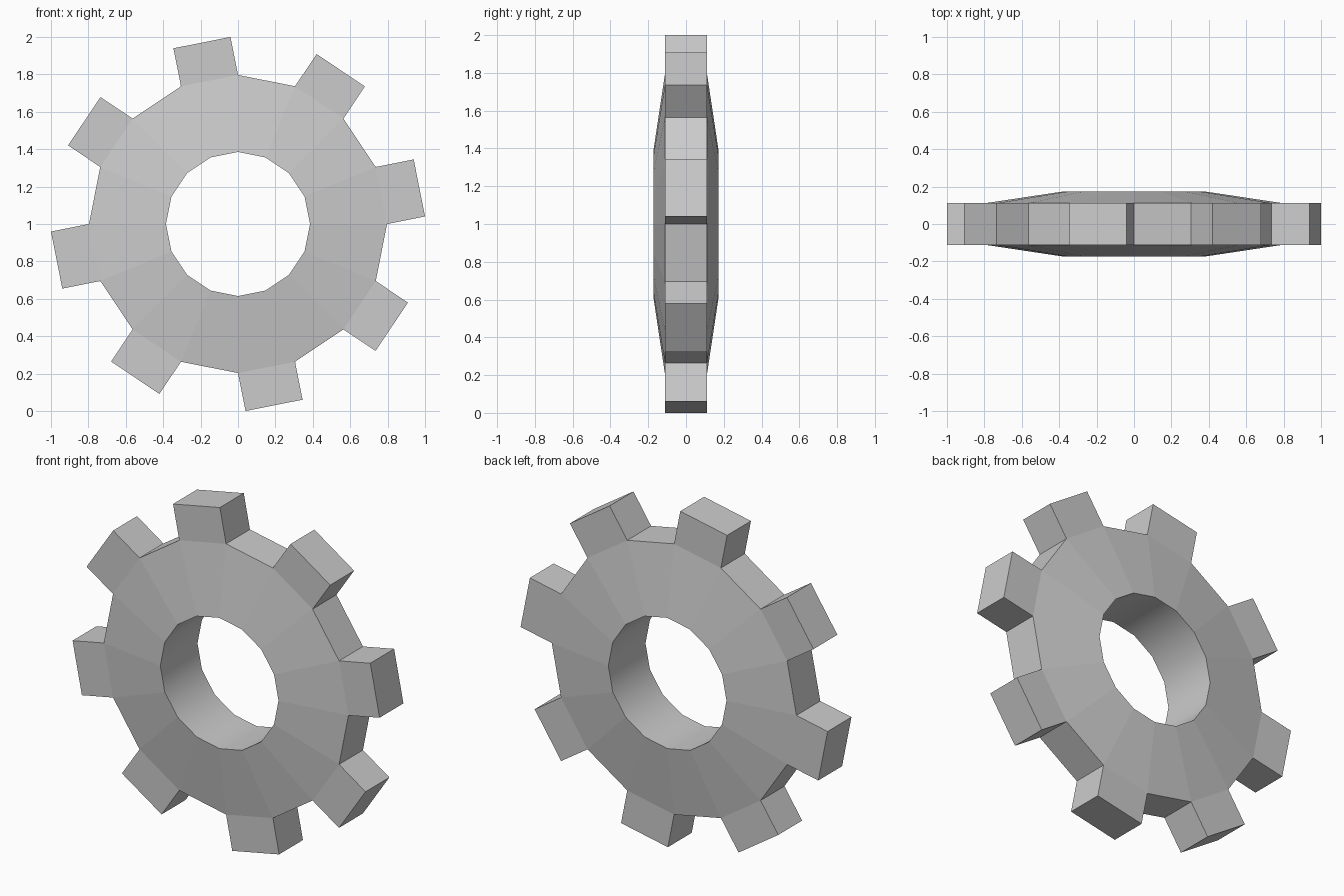
import bpy, bmesh
from math import sin, cos, tau
from mathutils import Vector

if "Cube" in bpy.data.objects:
    bpy.data.objects.remove(bpy.data.objects["Cube"])

SIDES = 16
R_OUT, R_IN = 0.797, 0.385      # rim and bore radii
Y_OUT, Y_IN = 0.111, 0.173      # half thickness at rim and bore
TOOTH = 0.207                   # tooth height
CENTRE_Z = 1.0

bm = bmesh.new()


def ring(radius, y):
    return [bm.verts.new((radius * cos(tau * i / SIDES), y,
                          CENTRE_Z + radius * sin(tau * i / SIDES)))
            for i in range(SIDES)]


# Closed cross-section swept around the y axis
loops = [ring(R_OUT, -Y_OUT), ring(R_OUT, Y_OUT),
         ring(R_IN, Y_IN), ring(R_IN, -Y_IN)]
rim = []
for k in range(4):
    a, b = loops[k], loops[(k + 1) % 4]
    for i in range(SIDES):
        j = (i + 1) % SIDES
        face = bm.faces.new((a[i], a[j], b[j], b[i]))
        face.smooth = k == 2    # only the bore is smooth
        if k == 0:
            rim.append(face)
bmesh.ops.recalc_face_normals(bm, faces=bm.faces)

# Teeth: every second rim face pushed straight out
res = bmesh.ops.extrude_discrete_faces(bm, faces=rim[::2])
for face in res["faces"]:
    face.normal_update()
    c = face.calc_center_median() - Vector((0, 0, CENTRE_Z))
    bmesh.ops.translate(bm, verts=face.verts, vec=c.normalized() * TOOTH)
bmesh.ops.recalc_face_normals(bm, faces=bm.faces)

mesh = bpy.data.meshes.new("gear_wheel")
bm.to_mesh(mesh)
bm.free()
gear = bpy.data.objects.new("gear_wheel", mesh)
bpy.context.collection.objects.link(gear)
